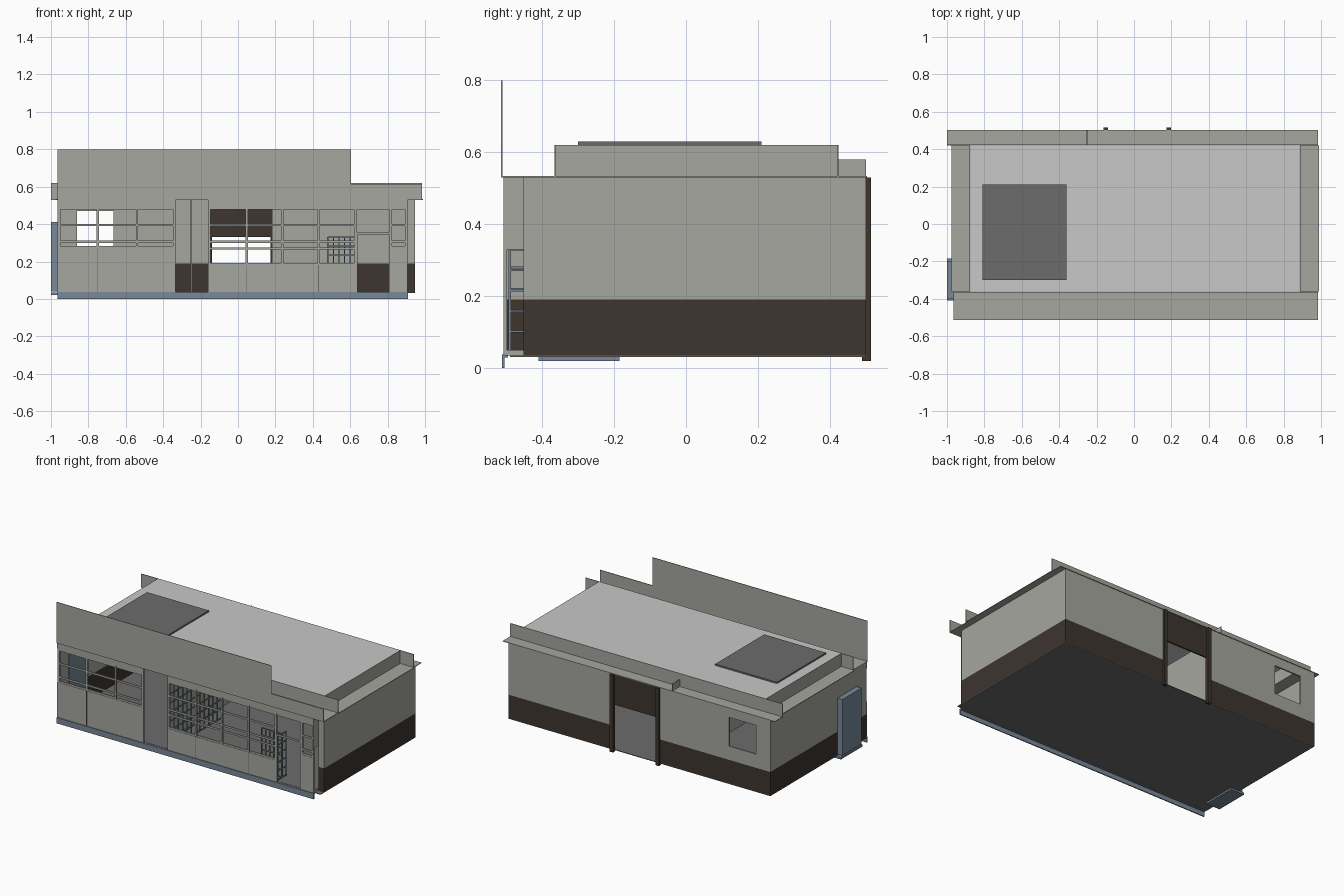
import bpy

if "Cube" in bpy.data.objects:
    bpy.data.objects.remove(bpy.data.objects["Cube"], do_unlink=True)


def material(name, rgb):
    m = bpy.data.materials.new(name)
    m.use_nodes = True
    m.diffuse_color = (*rgb, 1)
    m.node_tree.nodes["Principled BSDF"].inputs["Base Color"].default_value = (*rgb, 1)
    return m


PLASTER = material("warm grey plaster", (0.38, 0.385, 0.345))
BROWN = material("dark brown", (0.047, 0.035, 0.028))
ROOF = material("light grey roof", (0.58, 0.58, 0.58))
GREY = material("dark grey", (0.15, 0.15, 0.15))
BLUE = material("slate blue", (0.19, 0.25, 0.32))


def mesh_object(name, verts, faces, mat):
    me = bpy.data.meshes.new(name)
    me.from_pydata(verts, [], faces)
    me.materials.append(mat)
    ob = bpy.data.objects.new(name, me)
    bpy.context.scene.collection.objects.link(ob)
    return ob


def boxes(name, mat, *spans):
    """One object from several boxes given as (x0, x1, y0, y1, z0, z1)."""
    verts, faces = [], []
    for x0, x1, y0, y1, z0, z1 in spans:
        n = len(verts)
        verts += [(x, y, z) for z in (z0, z1) for x, y in ((x0, y0), (x1, y0), (x1, y1), (x0, y1))]
        faces += [(n + 3, n + 2, n + 1, n), (n + 4, n + 5, n + 6, n + 7)]
        for i in range(4):
            j = (i + 1) % 4
            faces.append((n + i, n + j, n + j + 4, n + i + 4))
    return mesh_object(name, verts, faces, mat)


# Main levels and wall lines
FLOOR, DADO, EAVE, TOP = 0.035, 0.19, 0.53, 0.62
LEFT, RIGHT, BACK, FRONT = -0.965, 0.945, 0.5, -0.5
T = 0.01

boxes("floor", GREY, (LEFT, RIGHT, FRONT + T, BACK, FLOOR - 0.004, FLOOR))


# Side and back walls: brown dado below, plaster above
def wall(name, x0, x1, y0, y1):
    boxes(name + "_dado", BROWN, (x0, x1, y0, y1, FLOOR, DADO))
    boxes(name + "_upper", PLASTER, (x0, x1, y0, y1, DADO, EAVE))


wall("right_wall", RIGHT - T, RIGHT, -0.45, BACK)
wall("left_wall", LEFT, LEFT + T, FRONT, BACK)
wall("front_corner", 0.905, RIGHT, -0.452, -0.445)

B0 = BACK - T
DOOR0, DOOR1 = -0.15, 0.185
WIN0, WIN1, WINZ0, WINZ1 = -0.86, -0.665, 0.28, 0.47
boxes("back_wall_dado", BROWN,
      (LEFT, DOOR0, B0, BACK, FLOOR, DADO), (DOOR1, RIGHT, B0, BACK, FLOOR, DADO))
boxes("back_wall_upper", PLASTER,
      (LEFT, WIN0, B0, BACK, DADO, EAVE), (WIN1, DOOR0, B0, BACK, DADO, EAVE),
      (WIN0, WIN1, B0, BACK, DADO, WINZ0), (WIN0, WIN1, B0, BACK, WINZ1, EAVE),
      (DOOR1, RIGHT, B0, BACK, DADO, EAVE))
boxes("back_door_lintel", BROWN, (DOOR0, DOOR1, B0, BACK, 0.33, EAVE))
boxes("back_door_posts", BROWN,
      *[(x - 0.012, x + 0.012, 0.49, 0.515, 0.02, EAVE) for x in (DOOR0, DOOR1)])
boxes("partition", PLASTER, (-0.253, -0.247, -0.37, BACK, FLOOR, EAVE))

# Shop front: solid panels, then window bars
F0, F1 = -0.507, -0.497
HEAD = 0.49
boxes("front_header", PLASTER,
      (LEFT, -0.335, F0, F1, HEAD, EAVE), (-0.16, 0.905, F0, F1, HEAD, EAVE))
boxes("front_sill_walls", PLASTER,
      (LEFT, -0.335, F0, F1, FLOOR, 0.27), (-0.16, 0.632, F0, F1, FLOOR, 0.18),
      (0.812, 0.905, F0, F1, FLOOR, 0.27))


def window(name, x0, x1, z0, uprights, transoms, bar=0.006):
    parts = [(x - bar, x + bar, F0, F1, z0, HEAD) for x in [x0 + bar, *uprights, x1 - bar]]
    parts += [(x0, x1, F0 + 0.002, F1 - 0.002, z - bar, z + bar) for z in transoms]
    boxes(name, PLASTER, *parts)


window("left_window_frame", -0.96, -0.335, 0.27, (-0.75, -0.54), (0.276, 0.305, 0.395, 0.484))
window("main_window_frame", -0.16, 0.632, 0.18, (0.047, 0.237, 0.43),
       (0.186, 0.27, 0.305, 0.395, 0.484))
window("door_top_light_frame", 0.625, 0.818, 0.34, (), (0.35, 0.484))
window("end_light_frame", 0.812, 0.905, 0.27, (), (0.276, 0.305, 0.395, 0.484))
boxes("front_door_frame", PLASTER, *[(x - 0.008, x + 0.008, F0, F1, FLOOR, 0.35) for x in (0.63, 0.814)])
boxes("panel_seams", GREY,
      *[(x - 0.002, x + 0.002, F0 - 0.001, F0, FLOOR, z) for x, z in
        ((-0.75, 0.27), (0.047, 0.18), (0.43, 0.18))])

# Corner return of the shop front, open in its lower part
boxes("corner_return", PLASTER,
      (0.897, 0.905, F1, -0.45, 0.33, EAVE), (0.897, 0.905, F1, -0.45, FLOOR, 0.05))


# Slim lattice screens inside the shop
def lattice(name, fixed, a0, a1, z0, z1, cols, rows, along_x):
    r = 0.003
    parts = []
    for i in range(cols + 1):
        a = a0 + (a1 - a0) * i / cols
        parts.append((a - r, a + r, z0, z1))
    for i in range(rows + 1):
        z = z0 + (z1 - z0) * i / rows
        parts.append((a0, a1, z - r, z + r))
    spans = []
    for p0, p1, q0, q1 in parts:
        across = (fixed - r, fixed + r)
        spans.append((p0, p1, *across, q0, q1) if along_x else (*across, p0, p1, q0, q1))
    boxes(name, BLUE, *spans)


lattice("side_screen", -0.155, -0.49, 0.05, 0.04, 0.52, 12, 8, False)
lattice("front_screen", -0.44, 0.48, 0.63, 0.045, 0.33, 5, 6, True)
lattice("screen_by_door", 0.63, -0.49, -0.4, 0.045, 0.33, 2, 5, False)

# Kerb, side door and step
boxes("front_kerb", BLUE, (LEFT, 0.91, -0.512, -0.505, 0.0, 0.038),
      (LEFT, 0.91, -0.512, -0.495, 0.03, 0.036))
boxes("side_door", BLUE, (-1.0, LEFT + T + 0.002, -0.4, -0.2, 0.04, 0.41))
boxes("side_door_step", BLUE, (-1.0, -0.9, -0.41, -0.185, 0.02, 0.034))

# Raised roof, hatch and eaves
RX0, RX1, RY0, RY1 = -0.875, 0.885, -0.362, 0.42
boxes("roof_deck", ROOF, (RX0, RX1, RY0, RY1, TOP - 0.006, TOP))
boxes("roof_hatch", GREY, (-0.81, -0.36, -0.3, 0.21, TOP, TOP + 0.01))
E = 0.004
boxes("roof_upstands", PLASTER,
      (RX0 - E, RX0, RY0, RY1, EAVE, TOP), (RX1, RX1 + E, RY0, RY1, EAVE, TOP),
      (LEFT, 0.985, RY0 - E, RY0, EAVE, TOP), (-1.0, 0.985, RY1, RY1 + E, EAVE, TOP))
boxes("eaves", PLASTER,
      (LEFT, 0.985, -0.51, RY0, EAVE, EAVE + E), (-1.0, 0.985, RY1, BACK + 0.003, EAVE, EAVE + E),
      (-0.975, RX0, RY0, RY1, EAVE, EAVE + E), (RX1, 0.99, RY0, RY1, EAVE, EAVE + E))
boxes("eave_bracket", PLASTER, (-0.253, -0.247, RY1, BACK, EAVE, 0.58))

# Stepped sign board across the front
outline = [(LEFT, EAVE), (0.985, EAVE), (0.985, 0.615), (0.603, 0.615), (0.603, 0.8), (LEFT, 0.8)]
n = len(outline)
verts = [(x, y, z) for y in (-0.514, -0.51) for x, z in outline]
faces = [tuple(range(n)), tuple(reversed(range(n, 2 * n)))]
faces += [(i, i + n, (i + 1) % n + n, (i + 1) % n) for i in range(n)]
mesh_object("front_fascia", verts, faces, PLASTER)
